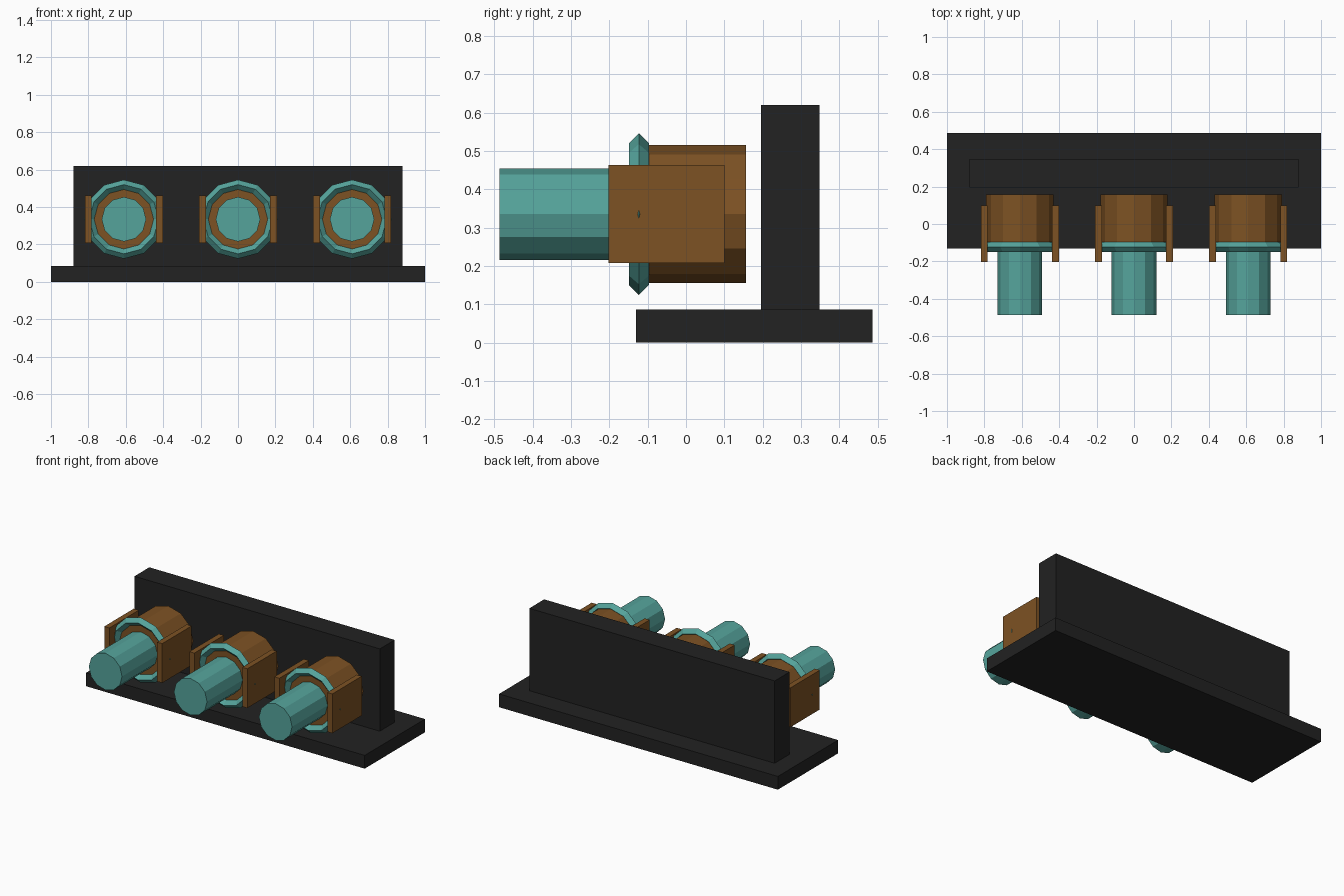
import bpy, math

if "Cube" in bpy.data.objects:
    bpy.data.objects.remove(bpy.data.objects["Cube"])


def material(name, rgb):
    m = bpy.data.materials.new(name)
    m.diffuse_color = (*rgb, 1)
    m.use_nodes = True
    m.node_tree.nodes["Principled BSDF"].inputs["Base Color"].default_value = m.diffuse_color
    return m


BLACK = material("matte black", (0.016, 0.016, 0.016))
BROWN = material("brown", (0.205, 0.084, 0.017))
TEAL = material("teal", (0.091, 0.37, 0.33))
SIDEWAYS = (math.pi / 2, 0, 0)


def finish(name, mat):
    o = bpy.context.object
    o.name = name
    o.data.materials.append(mat)
    return o


def box(name, mat, x0, x1, y0, y1, z0, z1):
    bpy.ops.mesh.primitive_cube_add(
        size=1, location=((x0 + x1) / 2, (y0 + y1) / 2, (z0 + z1) / 2))
    o = finish(name, mat)
    o.scale = (x1 - x0, y1 - y0, z1 - z0)


def cylinder(name, mat, x, z, r, y0, y1):
    bpy.ops.mesh.primitive_cylinder_add(
        vertices=12, radius=r, depth=y1 - y0,
        location=(x, (y0 + y1) / 2, z), rotation=SIDEWAYS)
    finish(name, mat)


# Base plate and upright back wall
box("base", BLACK, -1, 1, -0.13, 0.487, 0, 0.086)
box("back_wall", BLACK, -0.88, 0.88, 0.196, 0.348, 0.086, 0.62)

# Three plug units in a row
ZC = 0.335
for i, x in enumerate((-0.61, 0, 0.61), 1):
    cylinder(f"socket_{i}", BROWN, x, ZC, 0.18, -0.123, 0.157)
    cylinder(f"plug_{i}", TEAL, x, ZC, 0.119, -0.487, -0.12)
    # Diamond-section collar around the socket mouth
    bpy.ops.mesh.primitive_torus_add(
        major_segments=12, minor_segments=4, major_radius=0.185,
        minor_radius=0.026, location=(x, -0.123, ZC), rotation=SIDEWAYS)
    finish(f"collar_{i}", TEAL)
    # Cheek plates on both sides
    for side, s in (("left", -1), ("right", 1)):
        a, b = sorted((x + s * 0.172, x + s * 0.208))
        box(f"cheek_{side}_{i}", BROWN, a, b, -0.202, 0.1, 0.208, 0.463)
